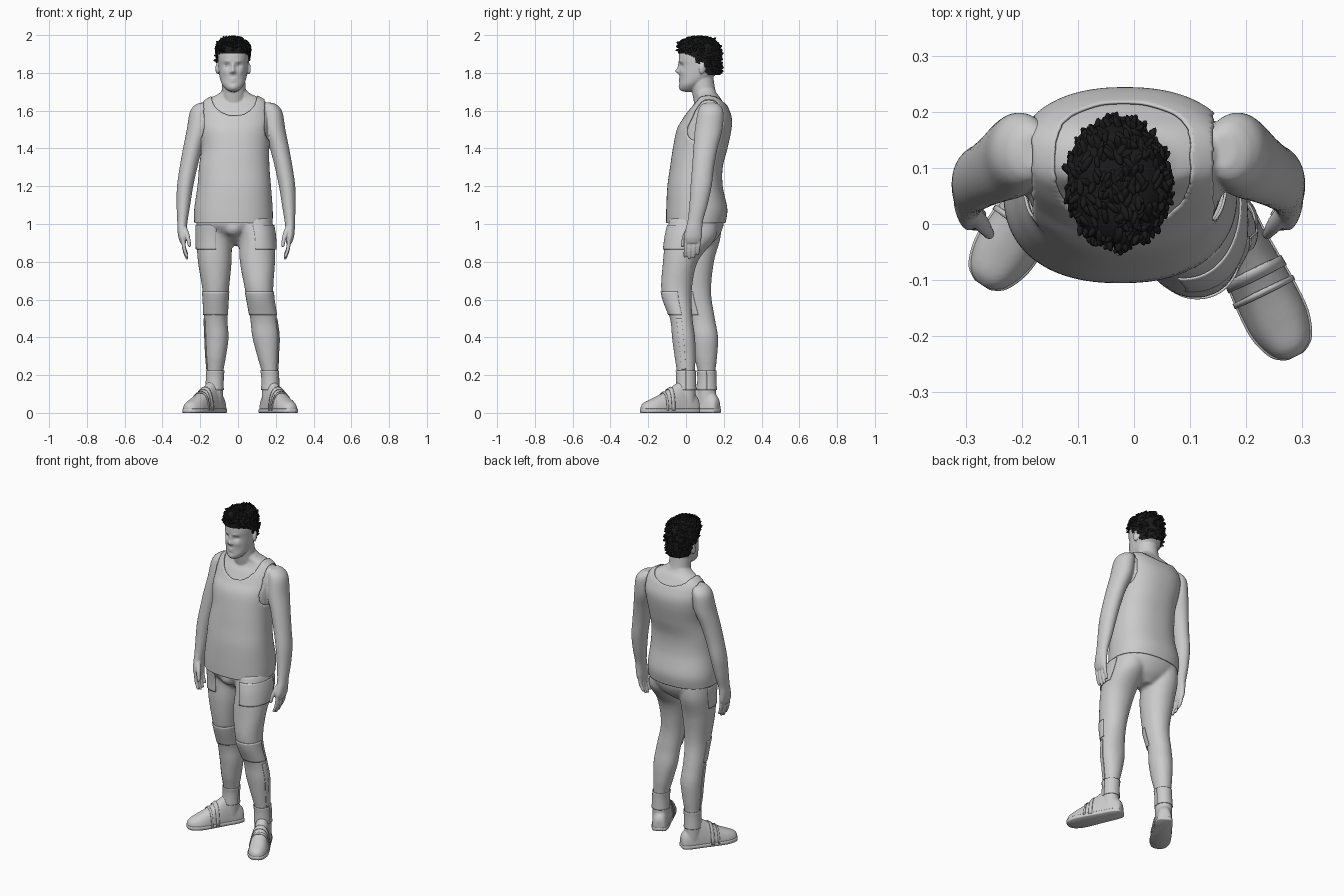
import bpy, bmesh, math, random
from mathutils import Vector, Matrix, Euler

if "Cube" in bpy.data.objects:
    bpy.data.objects.remove(bpy.data.objects["Cube"])
random.seed(4)
CX = -0.02                       # body centre line


def sample(secs, n):
    """Smooth (Catmull-Rom) resampling of section tuples."""
    out, m = [], len(secs) - 1
    for i in range(n + 1):
        t = i / n * m
        k = min(int(t), m - 1)
        t -= k
        p = [secs[min(max(k + j, 0), m)] for j in (-1, 0, 1, 2)]
        out.append([0.5 * (2*b + (c - a)*t + (2*a - 5*b + 4*c - d)*t*t + (3*b - a - 3*c + d)*t**3)
                    for a, b, c, d in zip(*p)])
    return out


def ring(s, sides=40, e=2.0, grow=0.0, arc=None):
    """Horizontal superellipse ring from (x, y, z, rx, ry)."""
    x, y, z, rx, ry = s
    a0, a1 = arc or (0, 360)
    pts = []
    for i in range(sides + (1 if arc else 0)):
        a = math.radians(a0 + (a1 - a0) * i / sides)
        c, q = math.cos(a), math.sin(a)
        pts.append(Vector((x + (max(rx, .002) + grow) * math.copysign(abs(c)**(2/e), c),
                           y + (max(ry, .002) + grow) * math.copysign(abs(q)**(2/e), q), z)))
    return pts


def skin(bm, rings, closed=True, cap=True, fn=None):
    """Bridge rings into a surface."""
    rows = [[bm.verts.new(fn(p) if fn else p) for p in r] for r in rings]
    n = len(rows[0])
    for a, b in zip(rows, rows[1:]):
        for i in range(n if closed else n - 1):
            j = (i + 1) % n
            bm.faces.new((a[i], a[j], b[j], b[i]))
    if cap:
        bm.faces.new(rows[0])
        bm.faces.new(rows[-1])


def loft(bm, secs, n=40, sides=40, e=2.0, grow=0.0, fn=None):
    skin(bm, [ring(s, sides, e, grow) for s in sample(secs, n)], fn=fn)


def ball(bm, loc, size, rot=(0, 0, 0), sub=3):
    m = Matrix.Translation(loc) @ Euler(rot).to_matrix().to_4x4() @ Matrix.Diagonal((*size, 1))
    bmesh.ops.create_icosphere(bm, subdivisions=sub, radius=1, matrix=m)


def finish(bm, name, voxel=0, smooth=0, thick=0):
    bmesh.ops.recalc_face_normals(bm, faces=bm.faces)
    me = bpy.data.meshes.new(name)
    bm.to_mesh(me)
    bm.free()
    for p in me.polygons:
        p.use_smooth = True
    ob = bpy.data.objects.new(name, me)
    bpy.context.collection.objects.link(ob)
    if voxel:
        m = ob.modifiers.new("fuse", 'REMESH')
        m.mode, m.voxel_size, m.use_smooth_shade = 'VOXEL', voxel, True
    if smooth:
        m = ob.modifiers.new("relax", 'SMOOTH')
        m.factor, m.iterations = 0.5, smooth
    if thick:
        m = ob.modifiers.new("cloth", 'SOLIDIFY')
        m.thickness, m.offset = thick, 0
    return ob


def mirror(p):
    return Vector((-0.02 - p.x, p.y, p.z))


TORSO = [(-.024, .052, 1.005, .203, .153), (-.024, .057, 1.08, .203, .157), (-.02, .048, 1.2, .19, .142),
         (-.02, .055, 1.3, .182, .135), (-.015, .075, 1.4, .176, .14), (-.017, .096, 1.5, .186, .14),
         (-.015, .114, 1.56, .19, .124), (-.015, .12, 1.61, .183, .102), (-.015, .122, 1.645, .168, .08),
         (-.016, .118, 1.67, .132, .068), (-.018, .108, 1.69, .09, .062), (-.02, .1, 1.72, .06, .055)]
ARM = [(-.18, .13, 1.642, .02, .03), (-.188, .13, 1.628, .042, .052), (-.202, .13, 1.59, .054, .068),
       (-.214, .12, 1.5, .057, .073), (-.24, .103, 1.4, .051, .064), (-.262, .09, 1.3, .047, .058),
       (-.28, .08, 1.2, .043, .056), (-.289, .066, 1.1, .036, .048), (-.294, .05, 1.02, .028, .041),
       (-.296, .042, .975, .025, .044), (-.294, .036, .93, .022, .048), (-.29, .034, .9, .015, .04)]
HEAD = [(-.026, .008, 1.7, .012, .018), (-.026, .012, 1.71, .034, .042), (-.026, .022, 1.735, .056, .056),
        (-.026, .045, 1.765, .068, .078), (-.026, .065, 1.8, .075, .1), (-.026, .073, 1.84, .079, .107),
        (-.026, .072, 1.88, .081, .11), (-.026, .072, 1.92, .077, .103), (-.026, .074, 1.955, .062, .082),
        (-.026, .075, 1.975, .03, .04)]
NECK = [(-.022, .115, 1.62, .07, .068), (-.022, .095, 1.7, .064, .063), (-.024, .085, 1.76, .062, .062),
        (-.024, .085, 1.8, .06, .06)]
LEFT_LEG = [(-.12, .06, 1.03, .098, .125), (-.126, .066, .93, .094, .117), (-.123, .05, .8, .089, .098),
            (-.118, .052, .64, .069, .081), (-.118, .083, .5, .062, .07), (-.113, .099, .4, .063, .071),
            (-.117, .104, .3, .054, .061), (-.122, .11, .2, .042, .045), (-.125, .11, .1, .044, .05)]
RIGHT_LEG = [(.08, .04, 1.03, .098, .125), (.1, .025, .93, .096, .133), (.103, -.03, .8, .093, .092),
             (.113, -.05, .64, .074, .08), (.135, -.025, .5, .071, .06), (.147, -.013, .4, .071, .061),
             (.158, -.005, .3, .056, .056), (.17, 0, .2, .042, .047), (.172, 0, .1, .045, .05)]

# (offset from nose line, z, push forward, spread x, spread z)
FACE = [(0, 1.81, .024, .011, .012), (0, 1.835, .012, .008, .018), (.032, 1.838, -.011, .014, .011),
        (.03, 1.862, .005, .02, .007), (.042, 1.805, .004, .015, .015), (0, 1.768, .006, .02, .005),
        (0, 1.757, .006, .017, .005), (0, 1.762, -.005, .022, .003), (0, 1.725, .006, .018, .012),
        (.012, 1.803, .008, .006, .006)]


def face(p):
    if p.y < .06:
        dx = abs(p.x + .027)
        p.y -= sum(a * math.exp(-((dx - x) / sx)**2 - ((p.z - z) / sz)**2) for x, z, a, sx, sz in FACE)
    return p


# Skin: upper chest, neck, head, arms and hands fused together
bm = bmesh.new()
loft(bm, [s for s in TORSO if s[2] > 1.35], e=2.3, grow=-.006)
loft(bm, NECK)
loft(bm, HEAD, 90, 120, 2.15, fn=face)
for fn, k in ((None, -1), (mirror, 1)):
    loft(bm, ARM, 60, 32, fn=fn)
    ball(bm, (-.026 + k * .083, .087, 1.825), (.009, .018, .033), (-.2, 0, k * .35))
    for i in range(4):                                           # fingers
        y, L = .068 - i * .0225, (.075, .092, .098, .088)[i]
        loft(bm, [(-.292, y, .935, .011, .011), (-.29, y, .91, .011, .011),
                  (-.284, y - .003, .91 - L * .5, .010, .010), (-.27, y - .006, .915 - L, .008, .008),
                  (-.268, y - .006, .91 - L, .002, .002)], 14, 12, fn=fn)
    loft(bm, [(-.285, .02, .985, .013, .015), (-.272, .002, .95, .014, .016), (-.262, -.012, .915, .011, .012),
              (-.257, -.018, .885, .009, .010), (-.256, -.018, .877, .002, .002)], 14, 12, fn=fn)
finish(bm, "skin_body", .005, 2)

# Eyes
bm = bmesh.new()
for k in (-1, 1):
    ball(bm, (-.027 + k * .032, -.004, 1.838), (.013, .0135, .011))
finish(bm, "eyes")


# Tank top: torso shell with scooped neck and armholes
def cut(p):
    dx = abs(p.x - CX)
    depth = .115 if p.y < .11 else .06
    neck = (dx / .122)**2 + ((p.z - 1.685) / depth)**2 < 1 or p.z > 1.685
    hole = p.z > 1.43 and dx > .16 + (max(0, 1.5 - p.z) / .07)**2 * .03
    return neck or hole


bm = bmesh.new()
skin(bm, [ring(s, 96, 2.3, .002) for s in sample(TORSO, 110)], cap=False)
bmesh.ops.delete(bm, geom=[f for f in bm.faces if cut(f.calc_center_median())], context='FACES')
for _ in range(4):
    rim = [v for v in bm.verts if v.is_boundary and v.co.z > 1.2]
    for v, c in [(v, sum((e.other_vert(v).co for e in v.link_edges if e.is_boundary), Vector((0, 0, 0))) / 2)
                 for v in rim if sum(e.is_boundary for e in v.link_edges) == 2]:
        v.co = v.co.lerp(c, .5)
finish(bm, "tank_top", thick=.005)

# Trousers: hips and both legs fused
bm = bmesh.new()
loft(bm, [(CX, .07, .885, .03, .05), (CX, .065, .93, .12, .105), (-.023, .055, .99, .192, .143),
          (-.023, .053, 1.04, .194, .144)], e=2.2)
ball(bm, (-.025, -.05, .985), (.055, .045, .05))
for secs in (LEFT_LEG, RIGHT_LEG):
    loft(bm, secs, 70, e=2.1)
finish(bm, "trousers", .01, 3)


# Cloth overlays on each leg: pocket flap, knee pad, side strip, cuff
def panel(name, secs, z0, z1, a0, a1, grow):
    bm = bmesh.new()
    rows = [ring(s, 30, 2.1, grow, (a0, a1)) for s in sample(secs, 110) if z0 <= s[2] <= z1]
    skin(bm, rows, closed=False, cap=False)
    finish(bm, name, thick=.004)


for side, secs in (("left", LEFT_LEG), ("right", RIGHT_LEG)):
    arc = (lambda a, b: (a, b)) if side == "right" else (lambda a, b: (180 - a, 180 - b))
    panel(side + "_pocket_flap", secs, .865, 1.0, *arc(-95, 15), .004)
    panel(side + "_knee_pad", secs, .51, .645, *arc(-170, 5), .002)
    panel(side + "_shin_strip", secs, .23, .5, *arc(-25, 0), .001)
    panel(side + "_ankle_cuff", secs, .12, .23, 0, 360, .004)

# Boots: (forward distance, half width, height) along the foot
FOOT = [(-.072, .016, .06), (-.062, .036, .085), (-.02, .046, .13), (.03, .048, .165), (.08, .051, .14),
        (.14, .055, .103), (.2, .054, .075), (.245, .038, .055), (.263, .014, .035)]


def foot_ring(s, grow=0):
    d, w, h = s
    pts = []
    for i in range(32):
        a = 2 * math.pi * i / 32
        c, q = math.cos(a), math.sin(a)
        pts.append(Vector(((w + grow) * math.copysign(abs(c)**.8, c), -d,
                           .012 + (h + grow - .012) * max(0, q))))
    return pts


for side, ankle, toe in (("left", (-.125, .11), (-.265, -.1)), ("right", (.172, 0), (.29, -.24))):
    turn = math.atan2(toe[0] - ankle[0], ankle[1] - toe[1])
    place = Matrix.Translation((*ankle, 0)) @ Matrix.Rotation(turn, 4, 'Z')
    put = lambda p: place @ p
    secs = sample(FOOT, 48)
    bm = bmesh.new()
    skin(bm, [foot_ring(s) for s in secs], fn=put)
    loft(bm, [(*ankle, .05, .045, .05), (*ankle, .12, .046, .05), (*ankle, .19, .044, .047)])
    finish(bm, side + "_boot", .006, 3)
    # Sole
    bm = bmesh.new()
    out = [(s[1] + .003, -s[0]) for s in secs]
    out += [(-w, y) for w, y in reversed(out)]
    skin(bm, [[Vector((x, y, z)) for x, y in out] for z in (0, .022)], fn=put)
    finish(bm, side + "_sole").modifiers.new("edge", 'BEVEL').width = .003
    # Instep straps
    bm = bmesh.new()
    for lo, hi in ((.085, .11), (.125, .15)):
        skin(bm, [foot_ring(s, .003)[:17] for s in secs if lo <= s[0] <= hi], closed=False, cap=False, fn=put)
    finish(bm, side + "_straps", thick=.004)

# Hair: trimmed cap plus random curls
HAIR = [(-.028, .088, 1.77, .07, .088), (-.028, .078, 1.82, .081, .106), (-.028, .073, 1.86, .087, .112),
        (-.028, .071, 1.9, .09, .113), (-.028, .068, 1.94, .086, .107), (-.028, .066, 1.965, .072, .092),
        (-.028, .066, 1.983, .042, .055), (-.028, .066, 1.987, .004, .004)]
LINE = [(-.2, 1.915), (.0, 1.9), (.045, 1.88), (.06, 1.845), (.085, 1.86), (.11, 1.79), (.4, 1.775)]


def hairline(y):
    for (a, za), (b, zb) in zip(LINE, LINE[1:]):
        if y <= b:
            return za + (zb - za) * (y - a) / (b - a)


bm = bmesh.new()
rows = [ring(s, 60) for s in sample(HAIR, 50)]
skin(bm, rows, cap=False)
bmesh.ops.delete(bm, geom=[f for f in bm.faces if f.calc_center_median().z < hairline(f.calc_center_median().y)],
                 context='FACES')
spots = [p for r in rows for p in r if p.z > hairline(p.y) + .008]
for p in random.sample(spots, 320):
    s = random.uniform(.7, 1.15)
    ball(bm, p, (.006 * s, .017 * s, .008 * s), [random.uniform(-.9, .9) for _ in range(3)], 2)
hair = finish(bm, "hair")
black = bpy.data.materials.new("black_hair")
black.diffuse_color = (.01, .01, .01, 1)
black.use_nodes = True
black.node_tree.nodes["Principled BSDF"].inputs["Base Color"].default_value = black.diffuse_color
hair.data.materials.append(black)
